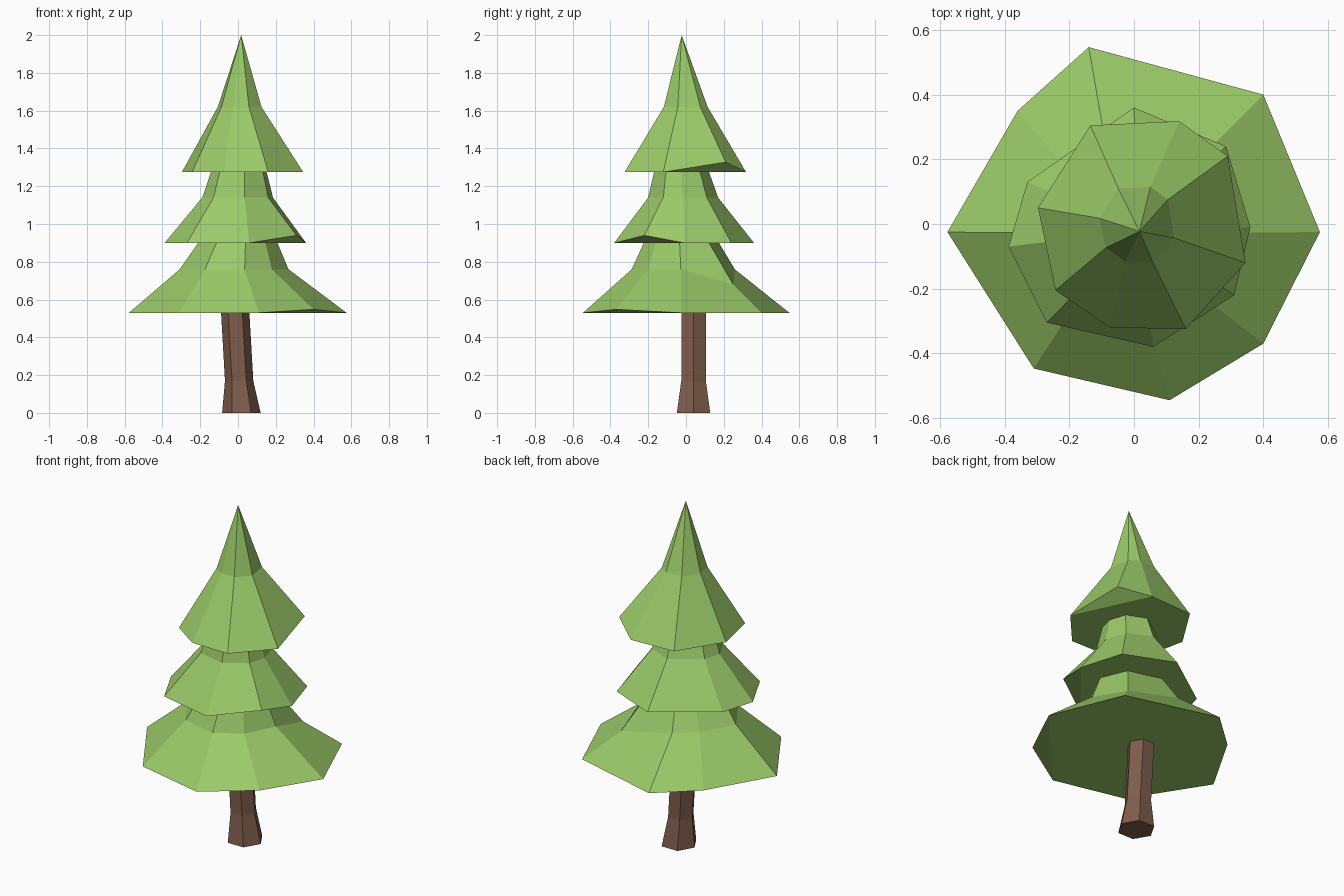
import bpy, bmesh, math

if "Cube" in bpy.data.objects:
    bpy.data.objects.remove(bpy.data.objects["Cube"])


def material(name, rgb):
    m = bpy.data.materials.new(name)
    m.diffuse_color = (*rgb, 1)
    m.use_nodes = True
    m.node_tree.nodes["Principled BSDF"].inputs["Base Color"].default_value = m.diffuse_color
    return m


GREEN = material("leaf green", (0.33, 0.59, 0.14))
BROWN = material("bark brown", (0.21, 0.11, 0.073))


def finish(name, bm, mat):
    bmesh.ops.recalc_face_normals(bm, faces=bm.faces)
    me = bpy.data.meshes.new(name)
    bm.to_mesh(me)
    bm.free()
    me.materials.append(mat)
    ob = bpy.data.objects.new(name, me)
    bpy.context.collection.objects.link(ob)
    return ob


def bridge(bm, a, b):
    n = len(a)
    for i in range(n):
        j = (i + 1) % n
        bm.faces.new((a[i], a[j], b[j], b[i]))


def tier(name, outline, z, lifted, lift, rings, apex=None, drop=None):
    """Flared skirt: outline is scaled into higher rings (scale, dx, dy, z)."""
    bm = bmesh.new()
    n = len(outline)
    base = [bm.verts.new((x, y, z + (lift if i == lifted else 0)))
            for i, (x, y) in enumerate(outline)]
    # underside, folded up at the lifted corner
    bm.faces.new((base[lifted - 1], base[lifted], base[(lifted + 1) % n]))
    bm.faces.new([v for i, v in enumerate(base) if i != lifted])
    loops = [base]
    for s, dx, dy, rz in rings:
        loops.append([bm.verts.new((x * s + dx, y * s + dy, rz)) for x, y in outline])
    if drop is not None:      # one sagging corner on the shoulder
        i, co = drop
        loops[1][i].co = co
    for a, b in zip(loops, loops[1:]):
        bridge(bm, a, b)
    top = loops[-1]
    if apex:
        tip = bm.verts.new(apex)
        for i in range(n):
            bm.faces.new((top[i], top[(i + 1) % n], tip))
    else:
        bm.faces.new(top)
    return finish(name, bm, GREEN)


# Foliage tiers
tier("lower_foliage",
     [(-0.14, 0.547), (0.40, 0.40), (0.575, -0.025), (0.40, -0.37),
      (0.11, -0.545), (-0.31, -0.447), (-0.577, -0.025), (-0.36, 0.35)],
     0.53, 3, 0.018,
     [(0.5, -0.02, -0.015, 0.76), (0.36, 0.0, -0.025, 0.905)],
     drop=(1, (0.25, 0.25, 0.68)))
tier("middle_foliage",
     [(0.0, 0.36), (0.285, 0.24), (0.36, -0.01), (0.31, -0.22),
      (0.06, -0.38), (-0.27, -0.305), (-0.388, -0.07), (-0.33, 0.13)],
     0.90, 3, 0.04,
     [(0.5, 0.005, -0.01, 1.14), (0.39, 0.01, -0.02, 1.28)])
tier("upper_foliage",
     [(-0.135, 0.305), (0.14, 0.318), (0.29, 0.21), (0.345, -0.12),
      (0.16, -0.325), (-0.075, -0.32), (-0.243, -0.205), (-0.297, 0.05)],
     1.275, 2, 0.053,
     [(0.36, 0.0, 0.0, 1.62)], apex=(0.017, -0.023, 2.0))

# Trunk: six-sided, flared foot, leaning slightly
bm = bmesh.new()
loops = []
for r, cx, z in [(0.102, 0.018, 0), (0.075, 0.006, 0.17), (0.075, -0.015, 0.535)]:
    loops.append([bm.verts.new((cx + r * math.cos(k * math.pi / 3),
                                0.04 + r * math.sin(k * math.pi / 3), z))
                  for k in range(6)])
for a, b in zip(loops, loops[1:]):
    bridge(bm, a, b)
bm.faces.new(loops[0])
bm.faces.new(loops[-1])
finish("trunk", bm, BROWN)
